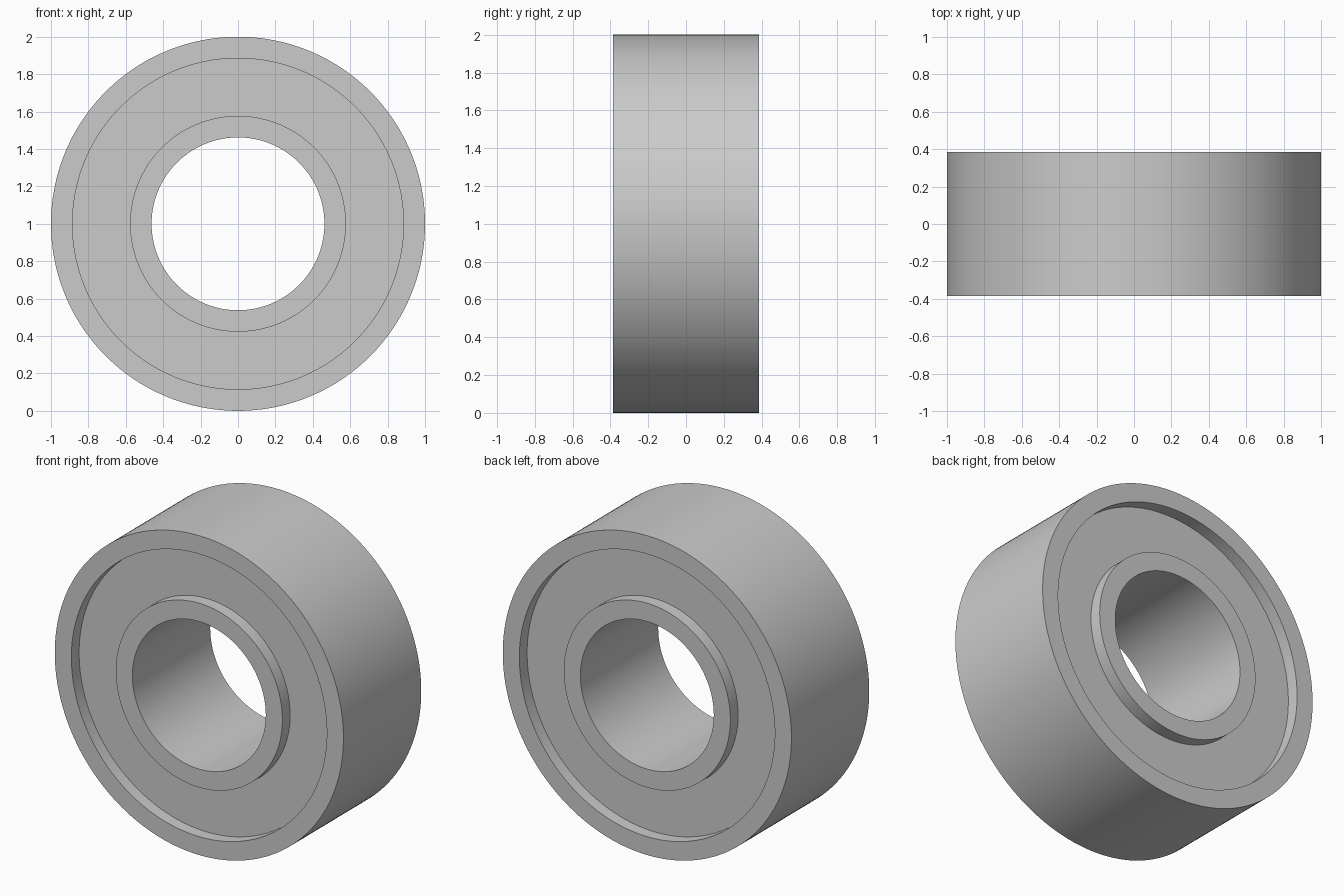
import bpy
import bmesh
from math import pi
from mathutils import Matrix, Vector

cube = bpy.data.objects.get("Cube")
if cube:
    bpy.data.objects.remove(cube, do_unlink=True)

SEGMENTS = 192
HALF_WIDTH = 0.385     # half the bearing width
SHIELD_HALF = 0.308    # recessed shield faces

steel = bpy.data.materials.new("steel_grey")
steel.use_nodes = True
grey = (0.6, 0.6, 0.6, 1)
steel.diffuse_color = grey
steel.node_tree.nodes["Principled BSDF"].inputs["Base Color"].default_value = grey


def ring(name, inner, outer, half):
    """Revolve a rectangular section around the y axis."""
    bm = bmesh.new()
    section = [(inner, -half), (outer, -half), (outer, half), (inner, half)]
    verts = [bm.verts.new((r, y, 0)) for r, y in section]
    edges = [bm.edges.new((verts[i], verts[(i + 1) % 4])) for i in range(4)]
    bmesh.ops.spin(bm, geom=verts + edges, cent=(0, 0, 0), axis=(0, 1, 0),
                   angle=2 * pi, steps=SEGMENTS)
    bmesh.ops.remove_doubles(bm, verts=bm.verts, dist=0.0001)
    bmesh.ops.recalc_face_normals(bm, faces=bm.faces)
    bmesh.ops.transform(bm, matrix=Matrix.Translation(Vector((0, 0, 1))), verts=bm.verts)
    mesh = bpy.data.meshes.new(name)
    bm.to_mesh(mesh)
    bm.free()
    mesh.materials.append(steel)
    obj = bpy.data.objects.new(name, mesh)
    bpy.context.collection.objects.link(obj)
    bpy.ops.object.select_all(action="DESELECT")
    obj.select_set(True)
    bpy.context.view_layer.objects.active = obj
    bpy.ops.object.shade_smooth_by_angle()
    return obj


# Outer and inner races, with the shield body set into both
ring("outer_race", 0.885, 1.0, HALF_WIDTH)
ring("inner_race", 0.462, 0.577, HALF_WIDTH)
ring("shield", 0.56, 0.9, SHIELD_HALF)
